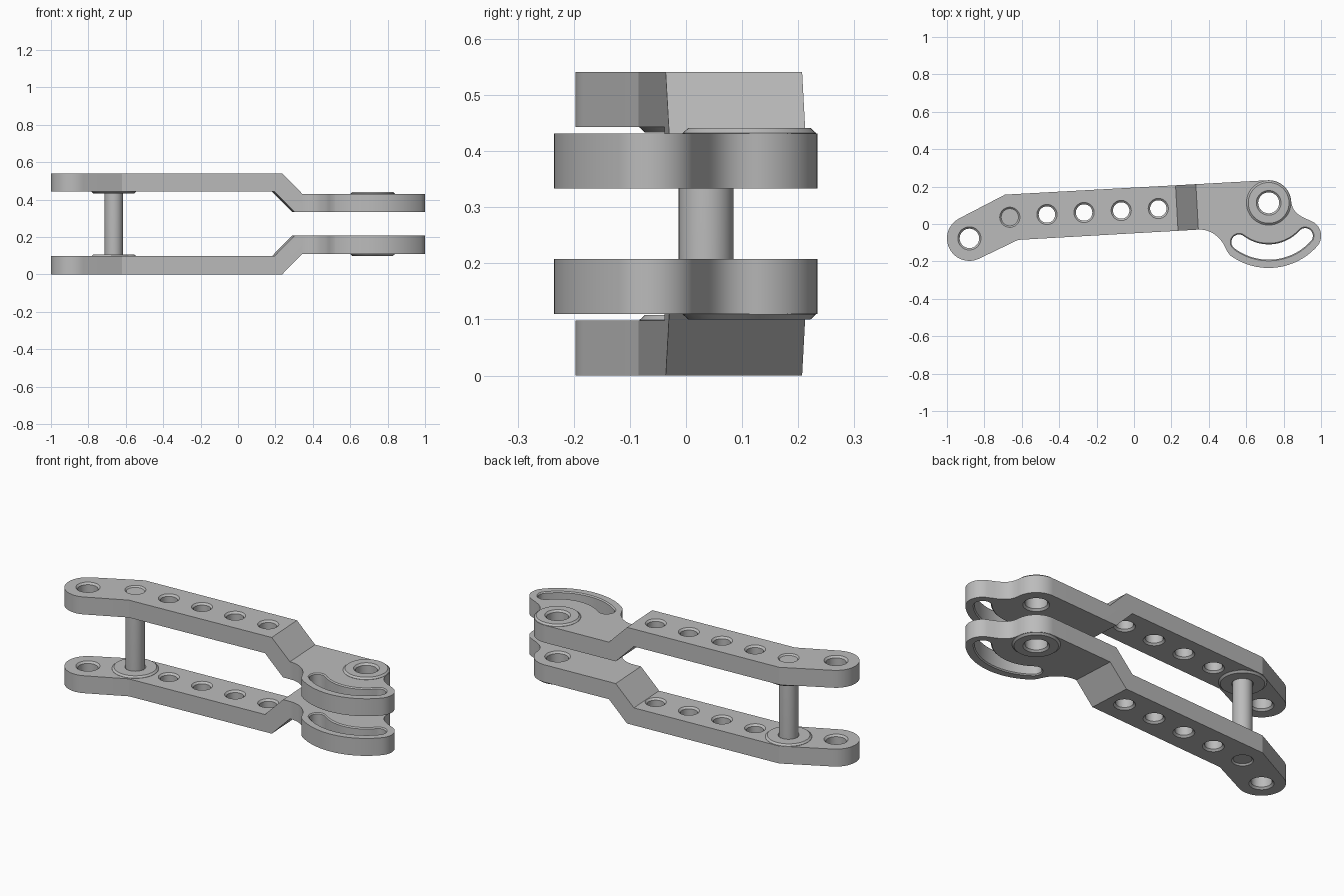
import bpy, bmesh
from math import sin, cos, radians, pi
from mathutils import Matrix, Vector
from mathutils.geometry import interpolate_bezier

cube = bpy.data.objects.get("Cube")
if cube:
    bpy.data.objects.remove(cube)

MID = 0.2705                      # height of the mirror plane
ARM = (0.1725, 0.2705)            # arm faces above the mirror plane
TIP = (0.0625, 0.1605)            # stepped-in end faces
LIP = 0.01                        # raised pads and chamfers
BOSS, PIN, EYE = (0.72, 0.113), (-0.664, 0.036), (-0.88, -0.077)
SLOT_R, SLOT_A, SLOT_B = 0.263, -42, -127
SLOPE = radians(3.15)

steel = bpy.data.materials.new("grey_steel")
steel.use_nodes = True
steel.diffuse_color = (0.5, 0.5, 0.5, 1)
steel.node_tree.nodes["Principled BSDF"].inputs["Base Color"].default_value = (0.5, 0.5, 0.5, 1)


def arc(c, r, a, b, n=24):
    steps = [radians(a + (b - a) * i / n) for i in range(n + 1)]
    return [(c[0] + r * cos(t), c[1] + r * sin(t)) for t in steps]


def circle(c, r):
    return arc(c, r, 0, 360, 48)[:-1]


def curve(*pts):
    p = [Vector((x, y, 0)) for x, y in pts]
    return [(v.x, v.y) for v in interpolate_bezier(*p, 14)][1:-1]


def at(outline, z):
    return [(x, y, z) for x, y in outline]


def loft(name, rings):
    """Solid skinned through matching rings of points, capped at both ends."""
    bm = bmesh.new()
    loops = [[bm.verts.new(p) for p in ring] for ring in rings]
    n = len(loops[0])
    for a, b in zip(loops, loops[1:]):
        for i in range(n):
            j = (i + 1) % n
            bm.faces.new((a[i], a[j], b[j], b[i]))
    bm.faces.new(loops[0][::-1])
    bm.faces.new(loops[-1])
    bmesh.ops.recalc_face_normals(bm, faces=bm.faces)
    mesh = bpy.data.meshes.new(name)
    bm.to_mesh(mesh)
    bm.free()
    mesh.materials.append(steel)
    obj = bpy.data.objects.new(name, mesh)
    bpy.context.collection.objects.link(obj)
    return obj


def combine(target, tool, operation):
    mod = target.modifiers.new("combine", "BOOLEAN")
    mod.operation, mod.solver, mod.object = operation, "EXACT", tool
    bpy.context.view_layer.objects.active = target
    bpy.ops.object.modifier_apply(modifier=mod.name)
    bpy.data.objects.remove(tool)


def chamfered_cut(target, shape, size, faces, c=LIP):
    """Cut a shape through, widened at both faces."""
    lo, hi = faces
    steps = ((lo - c, 2 * c), (lo + c, 0), (hi - c, 0), (hi + c, 2 * c))
    combine(target, loft("cutter", [at(shape(size + g), z) for z, g in steps]), "DIFFERENCE")


def slot(hw):
    def mid(a):
        return (BOSS[0] + SLOT_R * cos(radians(a)), BOSS[1] + SLOT_R * sin(radians(a)))
    return (arc(BOSS, SLOT_R + hw, SLOT_A, SLOT_B)[:-1]
            + arc(mid(SLOT_B), hw, SLOT_B, SLOT_B - 180, 16)[:-1]
            + arc(BOSS, SLOT_R - hw, SLOT_B, SLOT_A)[:-1]
            + arc(mid(SLOT_A), hw, SLOT_A + 180, SLOT_A, 16)[:-1])


def finish(obj):
    obj.location.z = MID
    bpy.ops.object.select_all(action="DESELECT")
    obj.select_set(True)
    bpy.context.view_layer.objects.active = obj
    bpy.ops.object.shade_smooth_by_angle(angle=radians(16))


# Plate outline, clockwise from the far end
slot_end = arc(BOSS, SLOT_R, SLOT_A, SLOT_A, 1)[0]
outline = (arc(EYE, 0.12, 297, 117)
           + [(-0.69, 0.157)]
           + arc(BOSS, 0.121, 93, 5)
           + curve((0.84, 0.124), (0.846, 0.06), (0.885, 0.043), (0.945, 0.017))
           + arc(slot_end, 0.085, 70, SLOT_A, 16)
           + arc(BOSS, SLOT_R + 0.085, SLOT_A, -125)[1:]
           + curve((0.52, -0.172), (0.508, -0.163), (0.495, -0.143), (0.485, -0.12))
           + curve((0.485, -0.12), (0.47, -0.085), (0.42, -0.026), (0.345, -0.03))
           + [(0.345, -0.03), (-0.62, -0.085)])
plate = loft("upper_plate", [at(outline, 0), at(outline, 0.4)])

# Stepped side profile trims the plate to its bent thickness
profile = [(-1.5, ARM[0]), (0.192, ARM[0]), (0.301, TIP[0]), (1.5, TIP[0]),
           (1.5, TIP[1]), (0.342, TIP[1]), (0.233, ARM[1]), (-1.5, ARM[1])]
slab = loft("slab", [[(u, v, z) for u, z in profile] for v in (-0.8, 0.8)])
slab.data.transform(Matrix.Rotation(SLOPE, 4, "Z"))
combine(plate, slab, "INTERSECT")

# Raised round pads: outside at the pivot, inside at the pin
for centre, face, out in ((BOSS, TIP[1], 1), (PIN, ARM[0], -1)):
    steps = ((-0.03, 0.119), (0.001, 0.119), (LIP, 0.109))
    pad = loft("pad", [at(circle(centre, r), face + out * d) for d, r in steps])
    combine(plate, pad, "UNION")

# Holes and curved slot
holes = [(EYE, 0.052, ARM), (PIN, 0.044, (ARM[0] - LIP, ARM[1])),
         (BOSS, 0.056, (TIP[0], TIP[1] + LIP))]
holes += [((-0.664 + 0.1985 * i, 0.04 + 0.0107 * i), 0.044, ARM) for i in range(1, 5)]
for centre, radius, faces in holes:
    chamfered_cut(plate, lambda r, c=centre: circle(c, r), radius, faces)
chamfered_cut(plate, slot, 0.041, TIP, 0.006)

# Lower plate is the mirror image
lower = plate.copy()
lower.data = plate.data.copy()
lower.name = "lower_plate"
bpy.context.collection.objects.link(lower)
lower.data.transform(Matrix.Scale(-1, 4, (0, 0, 1)))
lower.data.flip_normals()

# Cross pin, sunk slightly below the outer faces
end, waist = ARM[1] - 0.008, ARM[0] - LIP + 0.012
pin = loft("cross_pin", [at(circle(PIN, r), z) for z, r in
                         ((-end, 0.046), (-waist, 0.049), (waist, 0.049), (end, 0.046))])
for part in (plate, lower, pin):
    finish(part)
